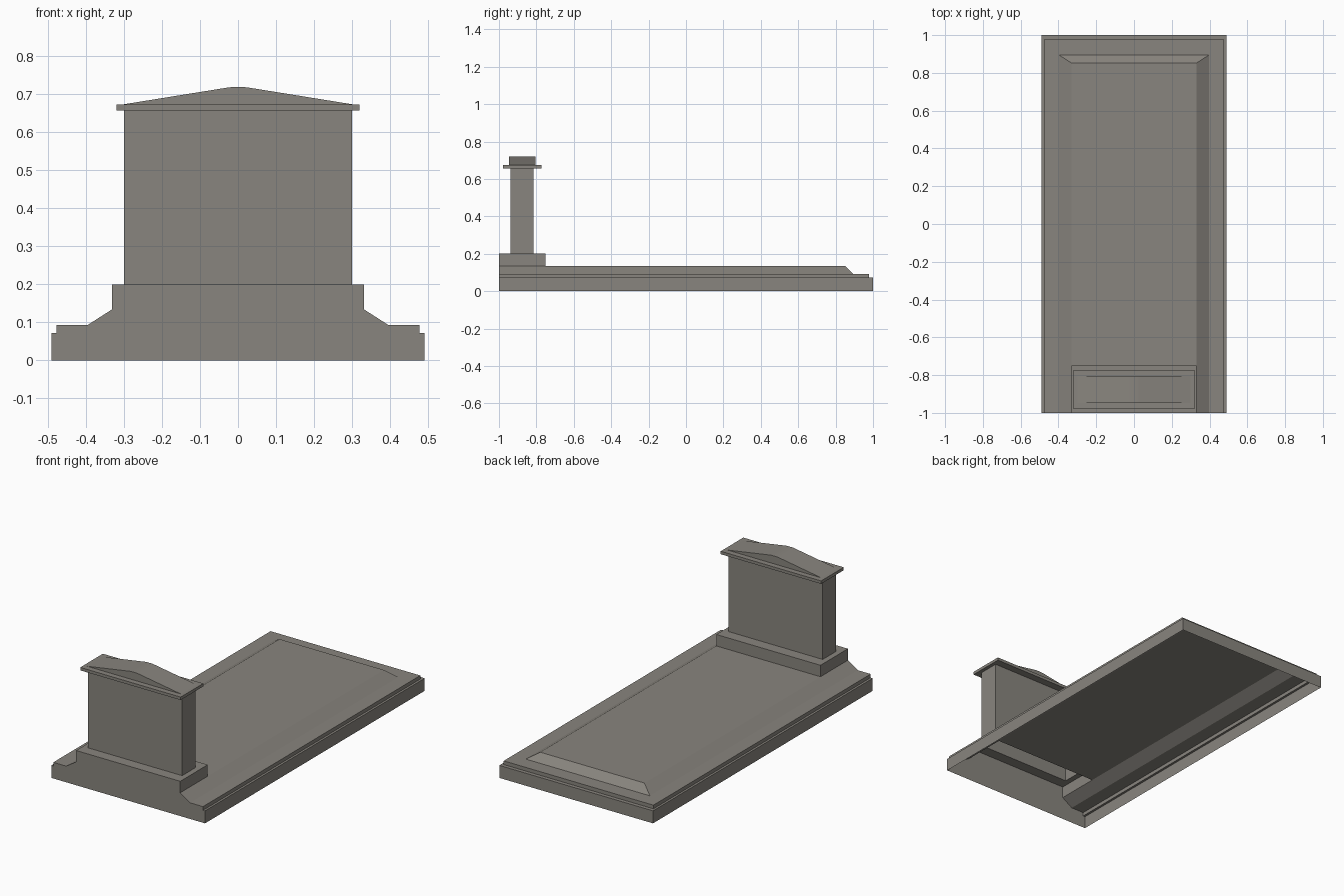
import bpy, bmesh

if "Cube" in bpy.data.objects:
    bpy.data.objects.remove(bpy.data.objects["Cube"])

stone = bpy.data.materials.new("grey_stone")
stone.diffuse_color = (0.25, 0.235, 0.21, 1)
stone.use_nodes = True
stone.node_tree.nodes["Principled BSDF"].inputs["Base Color"].default_value = stone.diffuse_color


def finish(name, bm):
    me = bpy.data.meshes.new(name)
    bm.to_mesh(me)
    bm.free()
    me.materials.append(stone)
    ob = bpy.data.objects.new(name, me)
    bpy.context.collection.objects.link(ob)
    return ob


def ring_shell(name, rings, cap_top=False, cap_bottom=False):
    """Stack rectangles (half width, y front, y back, z) into a shell."""
    bm = bmesh.new()
    loops = [[bm.verts.new(p) for p in ((-hx, y0, z), (hx, y0, z), (hx, y1, z), (-hx, y1, z))]
             for hx, y0, y1, z in rings]
    for a, b in zip(loops, loops[1:]):
        for i in range(4):
            j = (i + 1) % 4
            f = bm.faces.new((a[i], a[j], b[j], b[i]))
            if f.calc_area() < 1e-7:      # sides that stay in line
                bm.faces.remove(f)
    if cap_top:
        bm.faces.new(loops[-1])
    if cap_bottom:
        bm.faces.new(loops[0][::-1])
    return finish(name, bm)


# Grave slab: hollow below, stepped and bevelled on three sides, flat at the front
ring_shell("grave_slab", [
    (0.49, -1, 1, 0), (0.49, -1, 1, 0.072),
    (0.477, -1, 0.978, 0.072), (0.477, -1, 0.978, 0.093),
    (0.396, -1, 0.894, 0.093), (0.332, -1, 0.853, 0.134),
    (0.332, -1, -0.75, 0.134)])

# Plinth: open below, with an opening where the headstone stands
ring_shell("plinth", [
    (0.332, -1, -0.75, 0.134), (0.332, -1, -0.75, 0.2),
    (0.3, -0.937, -0.816, 0.2)])

# Headstone body
ring_shell("headstone", [(0.3, -0.937, -0.816, 0.2), (0.3, -0.937, -0.816, 0.657)])

# Cornice slab
ring_shell("cornice", [(0.32, -0.979, -0.773, 0.657), (0.32, -0.979, -0.773, 0.674)],
           True, True)

# Low pediment: profile extruded front to back
half = [(0.3, 0.674), (0.03, 0.7175), (0.018, 0.719)]
profile = half + [(-x, z) for x, z in reversed(half)]
bm = bmesh.new()
front = [bm.verts.new((x, -0.947, z)) for x, z in profile]
back = [bm.verts.new((x, -0.805, z)) for x, z in profile]
n = len(profile)
bm.faces.new(front)
bm.faces.new(back[::-1])
for i in range(n):
    j = (i + 1) % n
    bm.faces.new((front[i], back[i], back[j], front[j]))
bmesh.ops.recalc_face_normals(bm, faces=bm.faces)
ped = finish("pediment", bm)
bpy.context.view_layer.objects.active = ped
ped.select_set(True)
bpy.ops.object.shade_smooth_by_angle(angle=0.5)
